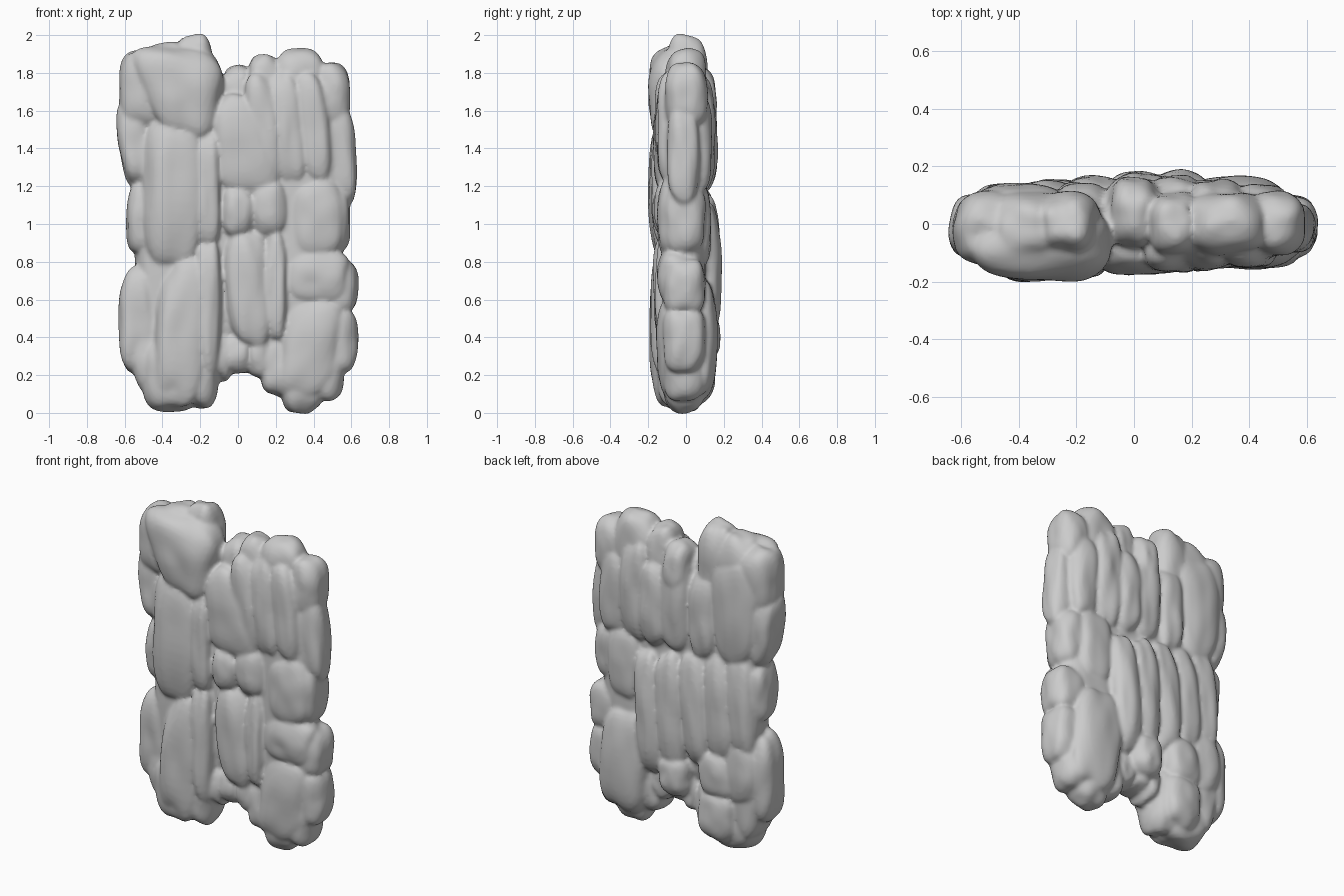
import bpy, bmesh, math
from mathutils import Vector, noise

cube = bpy.data.objects.get("Cube")
if cube:
    bpy.data.objects.remove(cube, do_unlink=True)

stone = bpy.data.materials.new("pale grey stone")
stone.use_nodes = True
grey = (0.6, 0.6, 0.6, 1)
stone.diffuse_color = grey
stone.node_tree.nodes["Principled BSDF"].inputs["Base Color"].default_value = grey

rock = bmesh.new()
overlap = 0.025


def front_depth(x):
    """The front face is thickest towards the right-hand column."""
    return 0.06 * x - 0.175


def back_depth(x):
    """The back face bulges just beside the middle."""
    return 0.19 - 0.1 * abs(x - 0.1)


def add_boulder(x, width, bottom, top, front, back, lean=0, taper=0):
    """Rounded block; lean shears it along x, taper narrows its foot."""
    centre = Vector((x, (front + back) / 2, (bottom + top) / 2))
    half = Vector((width, back - front, top - bottom)) / 2
    made = bmesh.ops.create_icosphere(rock, subdivisions=4, radius=1)
    for vert in made["verts"]:
        direction = vert.co.normalized()
        # superellipsoid with soft corners
        reach = sum(abs(c) ** 3 for c in direction) ** (-1 / 3)
        # broad chips, different on every block
        chip = noise.noise(direction * 1.6 + centre * 9)
        p = direction * reach * (1 + 0.1 * chip)
        narrowing = 1 - taper * (1 - p.z) / 2
        vert.co = centre + Vector((p.x * half.x * narrowing + lean * p.z,
                                   p.y * half.y, p.z * half.z))


def add_column(x, width, heights, front, back, **shape):
    """Blocks stacked between successive heights, slightly overlapping."""
    for bottom, top in zip(heights, heights[1:]):
        add_boulder(x, width + overlap, bottom - overlap, top + overlap,
                    front, back, **shape)


def face_column(x, width, heights, **shape):
    add_column(x, width, heights, front_depth(x), 0.05, **shape)


def rear_column(x, width, heights, inset=0, **shape):
    add_column(x, width, heights, -0.05, back_depth(x) - inset, **shape)


def crown(x, width, top, front=-0.11, back=0.11):
    add_boulder(x, width, 1.5, top, front, back)


def foot(x, width, bottom, front=-0.12):
    add_boulder(x, width, bottom, 0.42, front, 0.1)


# solid middle that closes the gaps between columns
add_column(x=0, width=0.9, heights=(0.35, 1.72), front=-0.11, back=0.1)
for side in (-1, 1):
    add_column(x=side * 0.36, width=0.34, heights=(0.2, 1.7), front=-0.12, back=0.1)

# front face: overhanging head and the right-hand column under it
add_boulder(x=-0.3, width=0.56, bottom=1.44, top=1.94, front=-0.2, back=0.08,
            lean=-0.05, taper=0.5)
face_column(x=-0.34, width=0.3, heights=(0.8, 1.55))
face_column(x=-0.3, width=0.24, heights=(0.06, 0.8), lean=0.03, taper=-0.2)
face_column(x=-0.16, width=0.12, heights=(0.2, 0.9, 1.5))

# front face: middle wedge, knuckles and hanging panel
face_column(x=0.02, width=0.24, heights=(1.18, 1.66), lean=-0.04, taper=-0.6)
face_column(x=0, width=0.15, heights=(0.96, 1.18))
face_column(x=0.16, width=0.18, heights=(0.96, 1.22))
face_column(x=0.06, width=0.22, heights=(0.36, 0.95), lean=-0.02)
face_column(x=0.2, width=0.1, heights=(0.4, 0.95))

# front face: left-hand columns and the blocks beneath
for x in (0.14, 0.26, 0.4):
    face_column(x=x, width=0.16, heights=(1.2 + 0.1 * x, 1.78), lean=-0.03)
face_column(x=0.42, width=0.26, heights=(0.84, 1.22))
face_column(x=0.42, width=0.32, heights=(0.6, 0.85))
face_column(x=0.38, width=0.3, heights=(0.1, 0.6), lean=0.04)

# back face: upper row of slabs beside one wide boulder
rear_column(x=-0.4, width=0.32, heights=(1.2, 1.82), taper=0.3)
for x in (-0.18, 0, 0.14, 0.28, 0.44):
    top = 1.72 + 0.06 * math.cos(x * 20)
    rear_column(x=x, width=0.17, heights=(1.18, top), inset=0.02)

# back face: long middle slabs, stepping up towards the right
for x in (0.16, 0.02, -0.14, -0.3, -0.44):
    lift = 0.2 * (0.16 - x)
    rear_column(x=x, width=0.17, heights=(0.4 + 2 * lift, 1.1 + lift), lean=0.02)
rear_column(x=0.36, width=0.22, heights=(0.8, 1.2), inset=0.03)

# back face: lower boulders
rear_column(x=0.35, width=0.3, heights=(0.1, 0.7), lean=-0.03)
rear_column(x=-0.28, width=0.22, heights=(0.08, 0.35, 0.6))
rear_column(x=-0.44, width=0.2, heights=(0.35, 0.7))
rear_column(x=0, width=0.18, heights=(0.3, 0.5))

# outer edges, pinched at mid height
edge = {"front": -0.12, "back": 0.1}
for side in (-1, 1):
    add_column(x=side * 0.48, width=0.2, heights=(0.86, 1.2), **edge)
    add_column(x=side * 0.46, width=0.2, heights=(0.1, 0.5), lean=side * 0.04, **edge)
add_column(x=-0.52, width=0.2, heights=(0.24, 0.74), **edge)
add_column(x=0.52, width=0.2, heights=(0.24, 0.54, 0.8), **edge)
add_column(x=-0.54, width=0.16, heights=(1.22, 1.62), lean=-0.03, **edge)
add_column(x=0.53, width=0.16, heights=(1.14, 1.64), lean=-0.02, front=-0.1, back=0.07)

# crown stones along the top
crown(x=-0.5, width=0.26, top=1.92, front=-0.14)
crown(x=-0.36, width=0.3, top=1.96, front=-0.14)
crown(x=-0.23, width=0.22, top=2)
crown(x=0, width=0.17, top=1.84, front=-0.08, back=0.16)
crown(x=0.14, width=0.18, top=1.9)
crown(x=0.32, width=0.28, top=1.93)
crown(x=0.49, width=0.2, top=1.85)

# foot stones, leaving an arch in the middle
foot(x=-0.35, width=0.32, bottom=0.01, front=-0.16)
foot(x=-0.2, width=0.19, bottom=0.03, front=-0.15)
foot(x=-0.08, width=0.1, bottom=0.17)
foot(x=0, width=0.15, bottom=0.21)
foot(x=0.12, width=0.15, bottom=0.19)
foot(x=0.22, width=0.2, bottom=0.09)
foot(x=0.34, width=0.24, bottom=0)
foot(x=0.45, width=0.22, bottom=0.06)

mesh = bpy.data.meshes.new("rock_wall")
rock.to_mesh(mesh)
rock.free()
mesh.materials.append(stone)
wall = bpy.data.objects.new("rock_wall", mesh)
bpy.context.collection.objects.link(wall)

# fuse the blocks and soften the grooves between them
fuse = wall.modifiers.new("fuse", "REMESH")
fuse.mode = "VOXEL"
fuse.voxel_size = 0.012
fuse.use_smooth_shade = True
soften = wall.modifiers.new("soften", "SMOOTH")
soften.factor = 0.5
soften.iterations = 4
